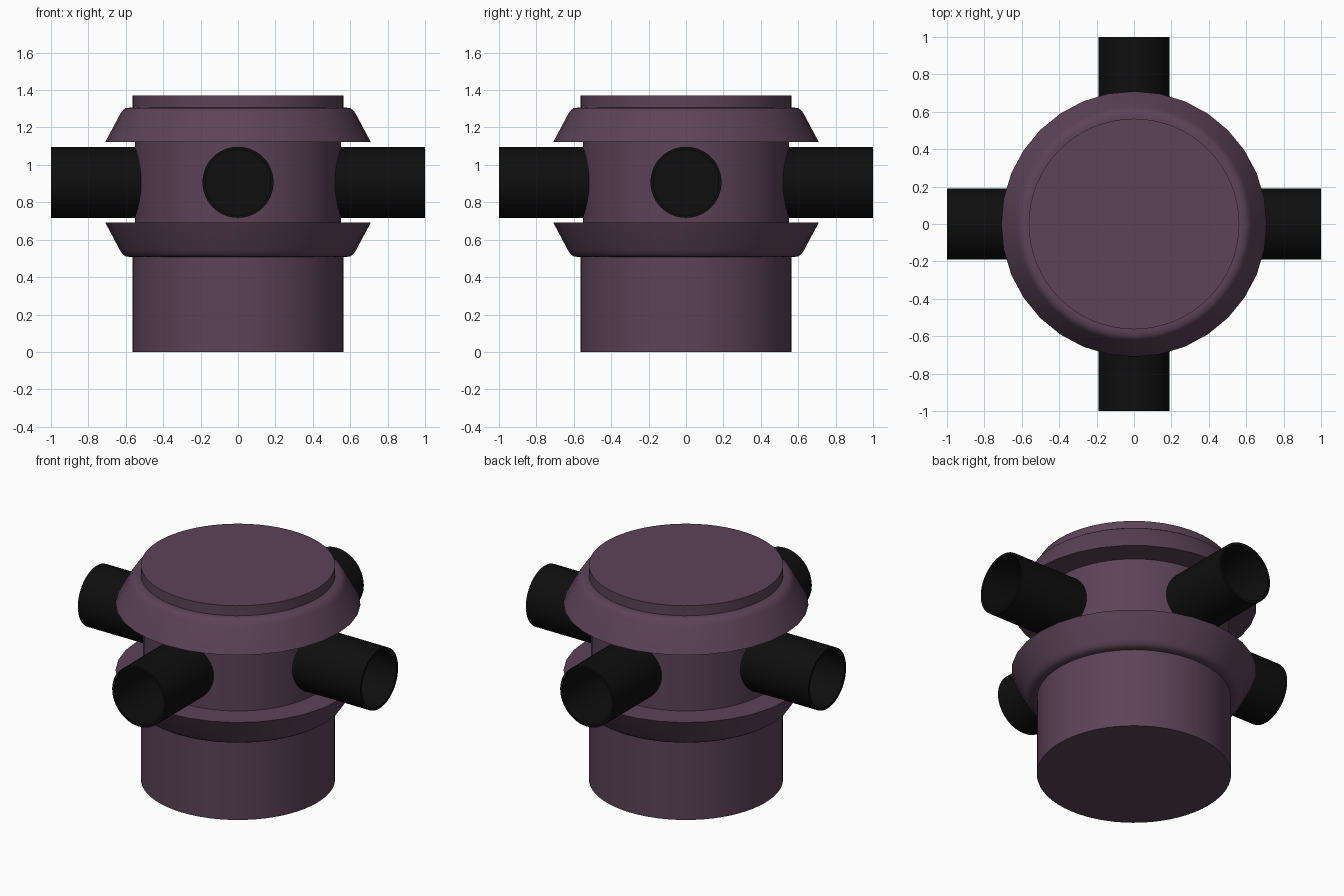
import bpy
import bmesh
import math
from mathutils import Matrix

if "Cube" in bpy.data.objects:
    bpy.data.objects.remove(bpy.data.objects["Cube"])


def material(name, rgb):
    m = bpy.data.materials.new(name)
    m.diffuse_color = (*rgb, 1.0)
    m.use_nodes = True
    m.node_tree.nodes["Principled BSDF"].inputs["Base Color"].default_value = m.diffuse_color
    return m


PLUM = material("dark plum", (0.107, 0.056, 0.095))
BLACK = material("matte black", (0.0045, 0.0045, 0.0045))


def lathe(name, profile, segments, mat, matrix=Matrix()):
    """Revolve (radius, height) points around z; radius 0 closes the end."""
    bm = bmesh.new()
    verts = [bm.verts.new((r, 0, z)) for r, z in profile]
    edges = [bm.edges.new(pair) for pair in zip(verts, verts[1:])]
    bmesh.ops.spin(bm, geom=verts + edges, cent=(0, 0, 0), axis=(0, 0, 1),
                   angle=math.tau, steps=segments)
    bmesh.ops.remove_doubles(bm, verts=bm.verts, dist=1e-4)
    bmesh.ops.recalc_face_normals(bm, faces=bm.faces)
    mesh = bpy.data.meshes.new(name)
    bm.to_mesh(mesh)
    bm.free()
    mesh.materials.append(mat)
    obj = bpy.data.objects.new(name, mesh)
    bpy.context.collection.objects.link(obj)
    obj.matrix_world = matrix
    bpy.ops.object.select_all(action='DESELECT')
    obj.select_set(True)
    bpy.context.view_layer.objects.active = obj
    bpy.ops.object.shade_smooth_by_angle(angle=math.radians(35))
    return obj


MID = 0.907          # height of the pipe axes
NECK, BODY = 0.552, 0.563

# Central drum with a slightly narrower neck between the flanges
lathe("drum", [(0, 0), (BODY, 0), (BODY, 0.6), (NECK, 0.6), (NECK, 1.2),
               (BODY, 1.2), (BODY, 1.37), (0, 1.37)], 64, PLUM)

# Flared flanges, mirrored above and below the pipes (heights from MID)
flange = [(0.54, 0.215), (0.71, 0.215), (0.63, 0.365), (0.617, 0.384),
          (0.60, 0.396), (0.58, 0.399), (0.54, 0.399)]
for name, side in (("upper_flange", 1), ("lower_flange", -1)):
    lathe(name, [(r, MID + side * h) for r, h in flange], 32, PLUM)

# Four hollow pipes, each closed at the drum wall
R, WALL = 0.19, 0.015
pipe = [(R, 0.45), (R, 1.0), (R - WALL, 1.0), (R - WALL, 0.57), (0, 0.57)]
for i, name in enumerate(("right", "back", "left", "front")):
    turn = (Matrix.Translation((0, 0, MID))
            @ Matrix.Rotation(i * math.pi / 2, 4, 'Z')
            @ Matrix.Rotation(math.pi / 2, 4, 'Y'))
    lathe(name + "_pipe", pipe, 48, BLACK, turn)
